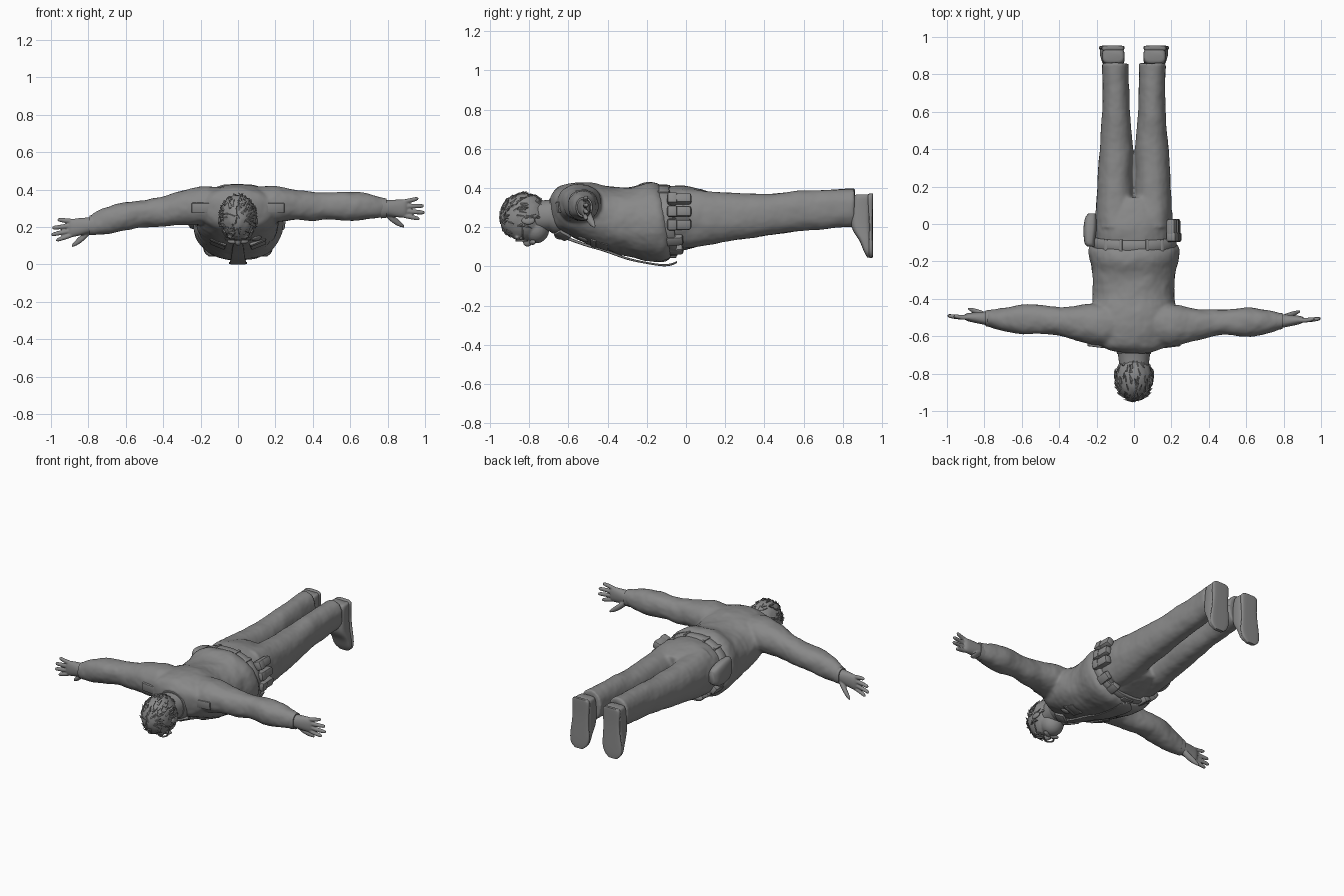
import bpy, bmesh, math, random
from mathutils import Vector, Matrix, Euler

random.seed(4)
grey = bpy.data.materials.new("dark_grey")
grey.diffuse_color = (.25, .25, .25, 1)


def finish(name, bm, angle=50):
    bmesh.ops.recalc_face_normals(bm, faces=bm.faces[:])
    me = bpy.data.meshes.new(name)
    bm.to_mesh(me)
    bm.free()
    me.materials.append(grey)
    ob = bpy.data.objects.new(name, me)
    bpy.context.collection.objects.link(ob)
    bpy.ops.object.select_all(action='DESELECT')
    ob.select_set(True)
    bpy.context.view_layer.objects.active = ob
    bpy.ops.object.shade_smooth_by_angle(angle=math.radians(angle))
    return ob


def loft(name, axis, rows, s=1, power=2.2, n=32, steps=4, shear=0):
    """Smooth loft along an axis; each row = (position, a0, a1, b0, b1) bounds."""
    dense = []
    for i in range(len(rows) - 1):
        p = [rows[max(0, min(len(rows) - 1, i + k))] for k in (-1, 0, 1, 2)]
        for j in range(steps):
            t = j / steps
            dense.append([0.5 * (2 * b + (c - a) * t + (2 * a - 5 * b + 4 * c - d) * t * t
                                 + (3 * b - a - 3 * c + d) * t ** 3) for a, b, c, d in zip(*p)])
    dense.append(rows[-1])
    bm = bmesh.new()
    rings = []
    for pos, a0, a1, b0, b1 in dense:
        ring = []
        for k in range(n):
            c, d = math.cos(math.tau * k / n), math.sin(math.tau * k / n)
            a = (a0 + a1) / 2 + (a1 - a0) / 2 * math.copysign(abs(c) ** (2 / power), c)
            b = (b0 + b1) / 2 + (b1 - b0) / 2 * math.copysign(abs(d) ** (2 / power), d)
            co = {'x': (pos, a, b), 'y': (a, pos, b), 'z': (a, b, pos)}[axis]
            ring.append(bm.verts.new((co[0] * s, co[1] + shear * (0.24 - co[2]), co[2])))
        rings.append(ring)
    for r, q in zip(rings, rings[1:]):
        for k in range(n):
            bm.faces.new((r[k], r[(k + 1) % n], q[(k + 1) % n], q[k]))
    bm.faces.new(rings[0])
    bm.faces.new(rings[-1])
    return finish(name, bm)


def fuse(name, obs, voxel=0.009, smooth=5, folds=0):
    """Join overlapping volumes into one soft skin, optionally with cloth folds."""
    bpy.ops.object.select_all(action='DESELECT')
    for o in obs:
        o.select_set(True)
    bpy.context.view_layer.objects.active = obs[0]
    bpy.ops.object.join()
    ob = obs[0]
    ob.name = name
    m = ob.modifiers.new("skin", 'REMESH')
    m.mode, m.voxel_size, m.use_smooth_shade = 'VOXEL', voxel, True
    m = ob.modifiers.new("soften", 'SMOOTH')
    m.factor, m.iterations = 0.5, smooth
    if folds:
        m = ob.modifiers.new("folds", 'DISPLACE')
        m.texture = bpy.data.textures.new("folds", 'CLOUDS')
        m.texture.noise_scale, m.strength = .11, folds


def ball(name, loc, size, rot=(0, 0, 0)):
    bm = bmesh.new()
    mat = Matrix.Translation(loc) @ Euler(rot).to_matrix().to_4x4() @ Matrix.Diagonal((*size, 1))
    bmesh.ops.create_uvsphere(bm, u_segments=24, v_segments=16, radius=1, matrix=mat)
    return finish(name, bm)


def box(name, loc, size, rot=(0, 0, 0), bevel=0.008):
    bm = bmesh.new()
    bmesh.ops.create_cube(bm, size=1, matrix=Matrix.Diagonal((*size, 1)))
    bmesh.ops.bevel(bm, geom=bm.edges[:], offset=bevel, segments=2, affect='EDGES', profile=0.5)
    bm.transform(Matrix.Translation(loc) @ Euler(rot).to_matrix().to_4x4())
    return finish(name, bm, 35)


# shirt: torso and both sleeves
torso = loft("torso", 'y', [(-.68, -.09, .09, .20, .36), (-.65, -.17, .17, .18, .395),
    (-.61, -.20, .20, .16, .415), (-.54, -.215, .215, .125, .428), (-.45, -.225, .22, .09, .425),
    (-.35, -.22, .215, .06, .405), (-.25, -.225, .225, .033, .41), (-.18, -.24, .24, .022, .43),
    (-.13, -.24, .24, .025, .425), (-.10, -.215, .215, .045, .405)], shear=.12, n=48)
sleeve_r = loft("sleeve", 'x', [(.05, -.65, -.43, .22, .41), (.2, -.655, -.43, .225, .42),
    (.3, -.635, -.45, .24, .402), (.4, -.605, -.455, .233, .39), (.5, -.592, -.457, .238, .386),
    (.6, -.606, -.448, .233, .386), (.7, -.592, -.458, .24, .376), (.785, -.56, -.477, .252, .354)])
sleeve_l = loft("sleeve", 'x', [(.05, -.65, -.43, .22, .41), (.2, -.65, -.425, .21, .418),
    (.3, -.625, -.438, .212, .396), (.4, -.597, -.443, .203, .366), (.5, -.587, -.433, .198, .346),
    (.6, -.587, -.433, .183, .336), (.7, -.572, -.448, .163, .31), (.785, -.547, -.462, .155, .267)], s=-1)
fuse("shirt", [torso, sleeve_r, sleeve_l], folds=.014)

# trousers: hips and legs
parts = [loft("hips", 'y', [(-.14, -.21, .21, .065, .40), (-.06, -.212, .212, .072, .412),
    (0, -.21, .21, .085, .412), (.08, -.203, .203, .105, .392), (.14, -.17, .17, .13, .37)])]
for s in (1, -1):
    parts.append(loft("leg", 'y', [(-.02, 0, .2, .09, .4), (.1, -.005, .202, .107, .385),
        (.2, .005, .197, .125, .377), (.4, .007, .184, .155, .37), (.5, .014, .177, .17, .376),
        (.6, .021, .17, .18, .387), (.75, .028, .166, .195, .392), (.86, .026, .171, .203, .398)], s=s))
fuse("trousers", parts, folds=.01)

# hands: (side, wrist y, wrist z, fingertip y shift, fingertip z shift)
for s, wy, wz, ty, tz in ((1, -.52, .302, .014, -.007), (-1, -.505, .212, .014, -.035)):
    def p(x, y, z, r, rz=None):
        t = (x - .78) / .22
        y, z, rz = wy + ty * t + y, wz + tz * t + z, rz or r
        return (x, y - r, y + r, z - rz, z + rz)
    hand = [loft("palm", 'x', [p(.76, 0, 0, .038, .044), p(.8, 0, 0, .035, .043), p(.85, 0, 0, .028, .047),
                               p(.89, 0, 0, .021, .047), p(.908, 0, 0, .011, .036)], s=s)]
    for z0, z1, tip in ((-.034, -.052, .972), (-.012, -.018, .998), (.012, .018, .994), (.033, .056, .965)):
        hand.append(loft("finger", 'x', [p(.87, 0, z0, .012), p((.87 + tip) / 2, -.003, (z0 + z1) / 2, .0125),
            p(tip - .012, 0, z1 * .96, .0105), p(tip, .001, z1, .004)], s=s, n=12))
    hand.append(loft("thumb", 'x', [p(.785, .012, -.02, .018, .022), p(.825, .025, -.055, .018, .022),
        p(.862, .038, -.08, .013, .017), p(.888, .046, -.095, .005, .007)], s=s, n=14))
    fuse("hand", hand, .0045, 2)
    # cuff band at the wrist
    loft("cuff", 'x', [p(.765, 0, 0, .046, .056), p(.795, 0, 0, .042, .051)], s=s, steps=1)

# shoes, toes hanging down, soles facing back
for s in (1, -1):
    loft("shoe", 'z', [(.368, .065, .155, .875, .94), (.355, .053, .168, .856, .945), (.29, .05, .17, .845, .945),
        (.2, .052, .174, .845, .945), (.13, .056, .182, .885, .945), (.075, .065, .18, .908, .945),
        (.045, .095, .155, .925, .945)], s=s, power=3.4)
    loft("sole", 'z', [(.372, .075, .15, .935, .954), (.355, .053, .172, .925, .955), (.27, .055, .17, .93, .953),
        (.2, .055, .176, .934, .953), (.12, .05, .187, .93, .954), (.07, .065, .182, .93, .954),
        (.042, .095, .155, .936, .952)], s=s, power=4)

# belt, buckle and gear
loft("belt", 'y', [(-.128, -.222, .222, .057, .412), (-.122, -.228, .228, .052, .418),
    (-.072, -.228, .228, .052, .418), (-.066, -.222, .222, .057, .412)], steps=1, n=48, shear=.13)
box("buckle", (0, -.075, .053), (.075, .055, .02))
for x in (-.15, -.07, .07, .15):
    z = .235 + .183 * (1 - (abs(x) / .228) ** 2.2) ** (1 / 2.2)
    box("belt_loop", (x, -.118, z - .004), (.018, .072, .016), (0, x * 2.5, 0), .004)
for x, z in ((.222, .215), (.217, .28), (.203, .345)):
    box("pouch", (x, -.035, z), (.05, .125, .054), (0, (.25 - z) * 4, 0), .014)
    box("pouch_flap", (x + .004, -.07, z), (.052, .05, .058), (0, (.25 - z) * 4, 0), .01)
for s in (1, -1):
    for a in (35, 58):
        r = math.radians(a)
        box("small_pouch", (s * .222 * math.cos(r), -.06, .235 - .175 * math.sin(r)), (.04, .09, .052),
            (.1, s * r, 0), .01)
loft("holster", 'y', [(-.12, .21, .25, .25, .33), (-.10, .21, .265, .21, .345), (-.03, .20, .27, .19, .34),
    (.03, .20, .262, .20, .32), (.055, .205, .245, .22, .30)], s=-1, power=3)

# collar, tie, pockets, badge and shoulder straps
loft("neck", 'y', [(-.78, -.075, .075, .18, .335), (-.70, -.085, .085, .18, .34), (-.62, -.09, .09, .19, .36)])
loft("collar", 'y', [(-.695, -.09, .09, .178, .347), (-.67, -.098, .098, .165, .362),
                     (-.635, -.112, .112, .16, .385)])
for s in (1, -1):
    box("collar_wing", (s * .045, -.63, .158), (.07, .07, .018), (-.5, -s * .25, s * .5), .006)
    box("shoulder_strap", (s * .19, -.643, .303), (.115, .03, .055), (.1, 0, s * .12), .006)
    box("pocket", (s * .105, -.44, .113), (.085, .09, .018), (-.33, -s * .39, 0), .006)
    box("pocket_flap", (s * .105, -.47, .123), (.09, .03, .024), (-.33, -s * .39, 0), .006)
ball("badge", (.1, -.525, .14), (.027, .027, .01), (-.4, -.3, 0))
ball("tie_knot", (0, -.645, .158), (.026, .025, .02))
loft("tie", 'y', [(-.64, -.018, .018, .148, .165), (-.52, -.026, .026, .105, .12), (-.42, -.031, .031, .076, .09),
    (-.3, -.037, .037, .034, .046), (-.2, -.042, .042, .013, .023), (-.12, -.047, .047, .001, .012),
    (-.075, -.045, .045, .005, .016), (-.045, -.008, .008, .018, .028)], power=5)

# head, face down
fuse("head", [ball("skull", (0, -.83, .248), (.09, .113, .118)), ball("jaw", (0, -.765, .19), (.07, .068, .072)),
    ball("nose", (0, -.808, .123), (.018, .024, .023)), ball("brow", (0, -.862, .148), (.06, .014, .014))], .006, 3)
for s in (1, -1):
    ball("ear", (s * .095, -.805, .235), (.012, .034, .022), (0, -s * .3, 0))
    ball("moustache", (s * .026, -.783, .124), (.032, .013, .014), (0, 0, s * .3))
    ball("eye", (s * .036, -.838, .146), (.015, .012, .012))
    bm = bmesh.new()
    bmesh.ops.create_circle(bm, segments=24, radius=.027)
    bm.transform(Matrix.Translation((s * .038, -.838, .131)))
    frame = finish("glasses_rim", bm)
    frame.modifiers.new("rim", 'SKIN')
    for v in frame.data.skin_vertices[0].data:
        v.radius = (.0035, .0035)
    box("glasses_arm", (s * .08, -.832, .18), (.006, .007, .1), (0, s * .3, 0), .002)
box("glasses_bridge", (0, -.842, .131), (.024, .006, .006), bevel=.002)

# hair: rough cap with loose tufts
centre, size = Vector((0, -.825, .25)), Vector((.098, .122, .122))
bm = bmesh.new()
bmesh.ops.create_icosphere(bm, subdivisions=4, radius=1)
for v in bm.verts:
    v.co = centre + v.co * size * random.uniform(.985, 1.03)
bmesh.ops.delete(bm, geom=[v for v in bm.verts if (v.co.z < .2 and v.co.y > -.895)
                 or (v.co.y > -.79 and v.co.z < .25)], context='VERTS')
for i in range(150):
    d = Vector([random.gauss(0, 1) for _ in range(3)]).normalized()
    at = centre + d * size
    if (at.z < .2 and at.y > -.9) or (at.y > -.8 and at.z < .24):
        continue
    flow = Vector((random.uniform(-.4, .4), 1, random.uniform(-.2, .5)))
    flow = (flow - d * flow.dot(d)).normalized() + d * random.uniform(.1, .4)
    mat = Matrix.Translation(at + flow * .008) @ flow.to_track_quat('Z', 'Y').to_matrix().to_4x4()
    bmesh.ops.create_cone(bm, segments=5, radius1=.009, radius2=.001, depth=.04, cap_ends=True, matrix=mat)
finish("hair", bm, 40)
